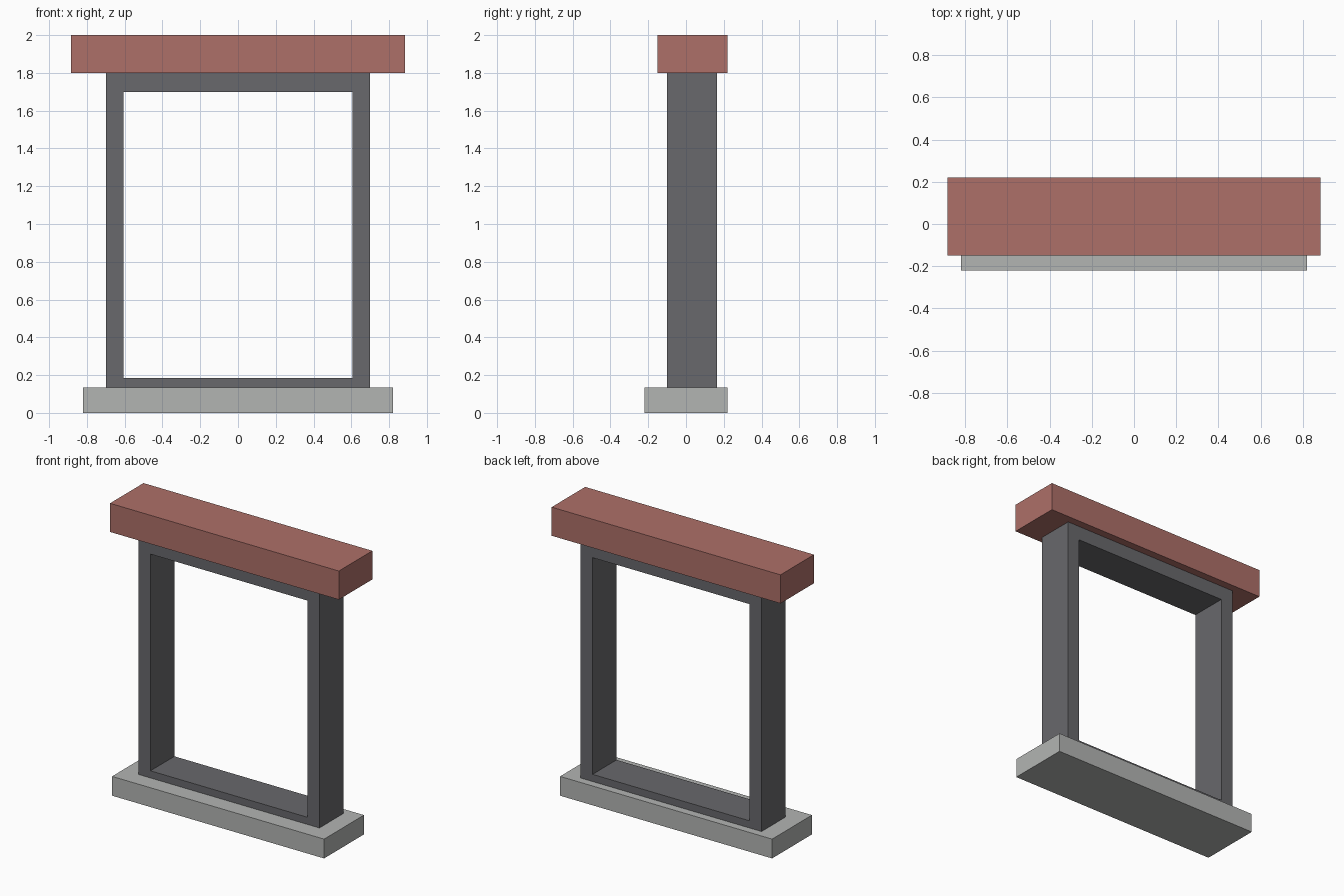
import bpy

if "Cube" in bpy.data.objects:
    bpy.data.objects.remove(bpy.data.objects["Cube"])


def material(name, color):
    mat = bpy.data.materials.new(name)
    mat.diffuse_color = color
    mat.use_nodes = True
    mat.node_tree.nodes["Principled BSDF"].inputs["Base Color"].default_value = mat.diffuse_color
    return mat


def box(name, x, y, z, mat=None):
    """Box from (min, max) ranges on each axis."""
    axes = (x, y, z)
    bpy.ops.mesh.primitive_cube_add(size=1, location=[(a + b) / 2 for a, b in axes])
    obj = bpy.context.object
    obj.name = name
    obj.scale = [b - a for a, b in axes]
    bpy.ops.object.transform_apply(location=False, rotation=False, scale=True)
    if mat:
        obj.data.materials.append(mat)
    return obj


brick = material("brick_red", (0.42, 0.16, 0.14, 1))
stone = material("stone_grey", (0.45, 0.46, 0.45, 1))
iron = material("dark_grey", (0.14, 0.14, 0.15, 1))

OUTER, INNER = 0.70, 0.607
DEPTH = (-0.10, 0.165)
SILL_TOP, LINTEL_BOTTOM = 0.135, 1.80

# Stone sill and red lintel
box("sill", (-0.82, 0.82), (-0.22, 0.22), (0, SILL_TOP), stone)
box("lintel", (-0.885, 0.885), (-0.15, 0.22), (LINTEL_BOTTOM, 2.0), brick)

# Upright jambs
for side, name in ((-1, "left_jamb"), (1, "right_jamb")):
    x = sorted((side * INNER, side * OUTER))
    box(name, x, DEPTH, (SILL_TOP, LINTEL_BOTTOM), iron)

# Rails between the jambs
box("top_rail", (-INNER, INNER), DEPTH, (1.70, LINTEL_BOTTOM), iron)
box("bottom_rail", (-INNER, INNER), DEPTH, (SILL_TOP, 0.185), iron)
